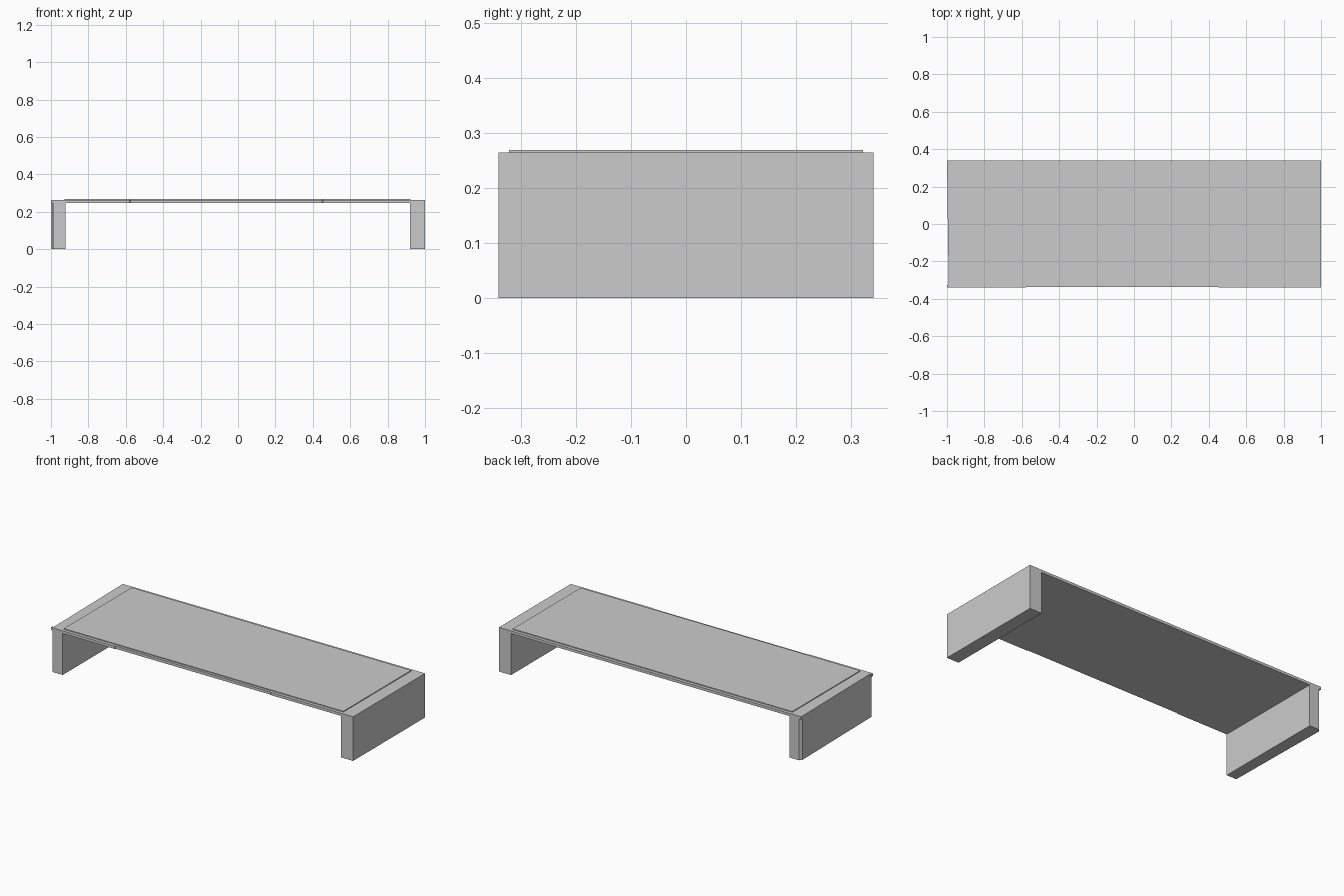
import bpy, bmesh

if "Cube" in bpy.data.objects:
    bpy.data.objects.remove(bpy.data.objects["Cube"])


def prism(name, outline, z0, z1):
    """Solid made by raising an outline (counter-clockwise seen from above)."""
    bm = bmesh.new()
    face = bm.faces.new([bm.verts.new((x, y, z0)) for x, y in outline])
    ext = bmesh.ops.extrude_face_region(bm, geom=[face], use_keep_orig=True)
    for v in ext["geom"]:
        if isinstance(v, bmesh.types.BMVert):
            v.co.z = z1
    bmesh.ops.recalc_face_normals(bm, faces=bm.faces)
    mesh = bpy.data.meshes.new(name)
    bm.to_mesh(mesh)
    bm.free()
    obj = bpy.data.objects.new(name, mesh)
    bpy.context.collection.objects.link(obj)
    return obj


def rect(x0, x1, y0, y1):
    return [(x0, y0), (x1, y0), (x1, y1), (x0, y1)]


TOP, UNDER, D = 0.264, 0.248, 0.34

# Top board, with the small lip at its front left corner
prism("top_board", [(-1, -D), (-0.58, -D), (-0.575, -0.336), (0.45, -0.336), (0.455, -D),
                    (1, -D), (1, D), (-1, D), (-0.991, -0.325), (-1, -0.325)], UNDER, TOP)

# Raised inset panel on the board
prism("top_panel", rect(-0.928, 0.922, -0.321, 0.321), TOP, 0.269)

# End legs; the left one has a slightly tapered outer face and a clipped back corner
prism("right_leg", rect(0.92, 1, -D, D), 0, UNDER)
prism("left_leg", [(-0.988, -D), (-0.922, -D), (-0.922, D),
                   (-0.986, D), (-0.998, 0.325)], 0, UNDER)
